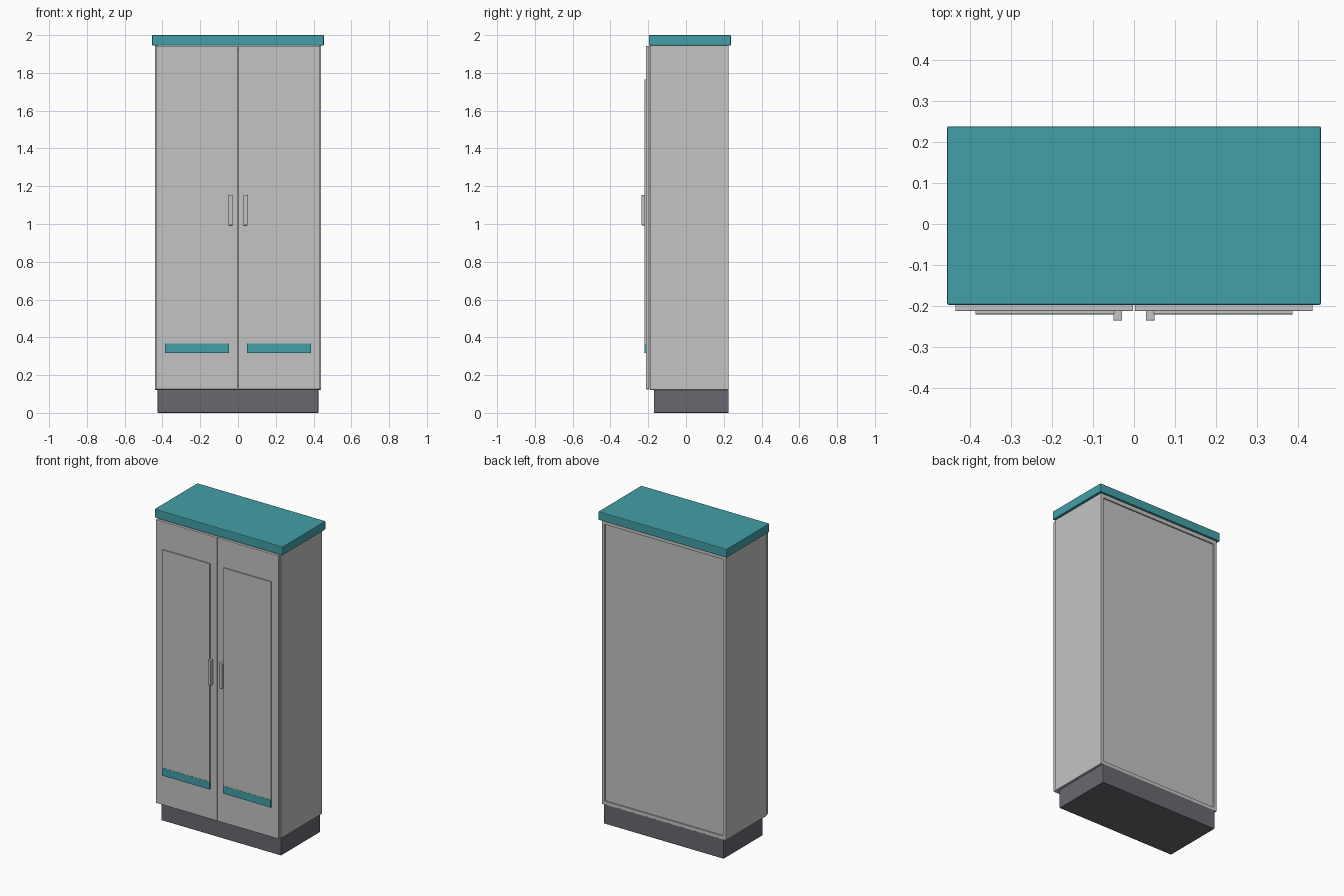
import bpy

if "Cube" in bpy.data.objects:
    bpy.data.objects.remove(bpy.data.objects["Cube"])


def material(name, rgb):
    m = bpy.data.materials.new(name)
    m.diffuse_color = (*rgb, 1.0)
    m.use_nodes = True
    m.node_tree.nodes["Principled BSDF"].inputs["Base Color"].default_value = m.diffuse_color
    return m


GREY = material("light grey", (0.55, 0.55, 0.56))
TEAL = material("teal", (0.055, 0.35, 0.39))
DARK = material("dark grey", (0.138, 0.138, 0.162))


def box(name, x, y, z, mat, bevel=0.0):
    """Box from (min, max) ranges, with optional softened edges."""
    bpy.ops.mesh.primitive_cube_add(size=1)
    ob = bpy.context.object
    ob.name = name
    ranges = (x, y, z)
    for v in ob.data.vertices:
        v.co = [lo if c < 0 else hi for c, (lo, hi) in zip(v.co, ranges)]
    ob.data.materials.append(mat)
    if bevel:
        mod = ob.modifiers.new("soft edges", "BEVEL")
        mod.width = bevel
        mod.segments = 2
    return ob


# Plinth and overhanging top
box("plinth", (-0.425, 0.425), (-0.17, 0.225), (0.0, 0.125), DARK, 0.003)
box("top_board", (-0.455, 0.455), (-0.197, 0.238), (1.945, 2.0), TEAL, 0.004)

# Carcass boards around a recessed back panel
box("carcass_floor", (-0.425, 0.425), (-0.19, 0.224), (0.122, 0.145), GREY)
box("carcass_ceiling", (-0.425, 0.425), (-0.19, 0.224), (1.92, 1.945), GREY)
box("back_panel", (-0.425, 0.425), (0.205, 0.216), (0.14, 1.925), GREY)

# Mirrored parts: side boards, doors, raised panels, stripes and handles
for side, s in (("left", -1), ("right", 1)):
    def span(a, b):
        return tuple(sorted((s * a, s * b)))

    box(f"{side}_side", span(0.42, 0.44), (-0.19, 0.225), (0.122, 1.945), GREY, 0.002)
    box(f"{side}_door", span(0.002, 0.435), (-0.212, -0.194), (0.125, 1.943), GREY, 0.002)
    box(f"{side}_door_panel", span(0.048, 0.386), (-0.219, -0.211), (0.365, 1.765), GREY)
    box(f"{side}_stripe", span(0.048, 0.386), (-0.22, -0.211), (0.317, 0.367), TEAL)
    box(f"{side}_handle", span(0.029, 0.05), (-0.235, -0.211), (0.993, 1.153), GREY, 0.002)
